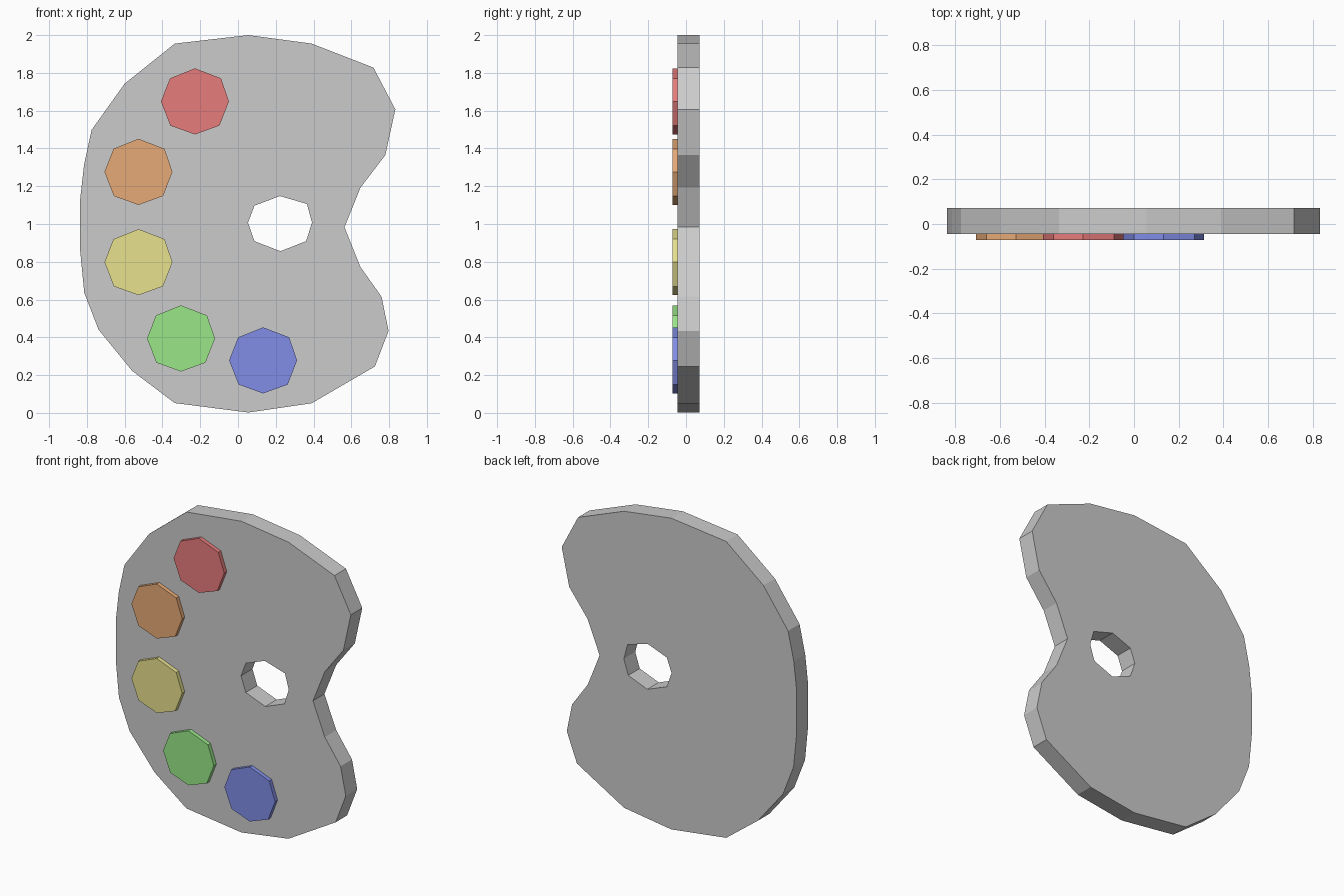
import bpy, bmesh

if "Cube" in bpy.data.objects:
    bpy.data.objects.remove(bpy.data.objects["Cube"])

FRONT, BACK, PAINT_FRONT = -0.045, 0.071, -0.071


def slab(name, loops, y0, y1, color=None):
    """Fill closed x/z outlines (later loops are holes) and extrude from y0 to y1."""
    bm = bmesh.new()
    edges = []
    for loop in loops:
        vs = [bm.verts.new((x, y0, z)) for x, z in loop]
        edges += [bm.edges.new((vs[i - 1], vs[i])) for i in range(len(vs))]
    if len(loops) == 1:
        bm.faces.new(vs)
    else:
        bmesh.ops.triangle_fill(bm, edges=edges, use_beauty=True)
    res = bmesh.ops.extrude_face_region(bm, geom=bm.faces[:], use_keep_orig=True)
    moved = [g for g in res["geom"] if isinstance(g, bmesh.types.BMVert)]
    bmesh.ops.translate(bm, verts=moved, vec=(0, y1 - y0, 0))
    bmesh.ops.recalc_face_normals(bm, faces=bm.faces[:])
    mesh = bpy.data.meshes.new(name)
    bm.to_mesh(mesh)
    bm.free()
    obj = bpy.data.objects.new(name, mesh)
    bpy.context.collection.objects.link(obj)
    if color:
        mat = bpy.data.materials.new(name)
        mat.diffuse_color = (*color, 1)
        mat.use_nodes = True
        mat.node_tree.nodes["Principled BSDF"].inputs["Base Color"].default_value = mat.diffuse_color
        mesh.materials.append(mat)
    return obj


# Kidney-shaped board with a thumb hole
outline = [
    (0.055, 2.0), (0.39, 1.955), (0.717, 1.828), (0.833, 1.607), (0.78, 1.365),
    (0.648, 1.192), (0.564, 0.983), (0.648, 0.773), (0.76, 0.615), (0.797, 0.434),
    (0.725, 0.246), (0.39, 0.051), (0.055, 0.002), (-0.335, 0.052), (-0.56, 0.222),
    (-0.738, 0.44), (-0.814, 0.636), (-0.836, 0.863), (-0.836, 1.128),
    (-0.815, 1.314), (-0.775, 1.498), (-0.60, 1.743), (-0.335, 1.955)]
thumb_hole = [
    (0.222, 1.148), (0.365, 1.106), (0.392, 1.007), (0.36, 0.909),
    (0.225, 0.856), (0.087, 0.909), (0.053, 1.007), (0.087, 1.097)]
slab("board", [outline, thumb_hole], FRONT, BACK)

# Five paint dabs, slightly irregular octagons
octagon = [(0, 0.175), (0.138, 0.122), (0.18, 0), (0.13, -0.128),
           (0, -0.175), (-0.13, -0.128), (-0.18, 0), (-0.132, 0.122)]
dabs = {
    "red_paint": (-0.228, 1.649, (0.8, 0.2, 0.2)),
    "orange_paint": (-0.527, 1.276, (0.8, 0.4, 0.18)),
    "yellow_paint": (-0.527, 0.798, (0.8, 0.75, 0.27)),
    "green_paint": (-0.302, 0.394, (0.32, 0.8, 0.25)),
    "blue_paint": (0.133, 0.278, (0.22, 0.27, 0.8)),
}
for name, (cx, cz, color) in dabs.items():
    slab(name, [[(cx + x, cz + z) for x, z in octagon]], PAINT_FRONT, FRONT + 0.003, color)
